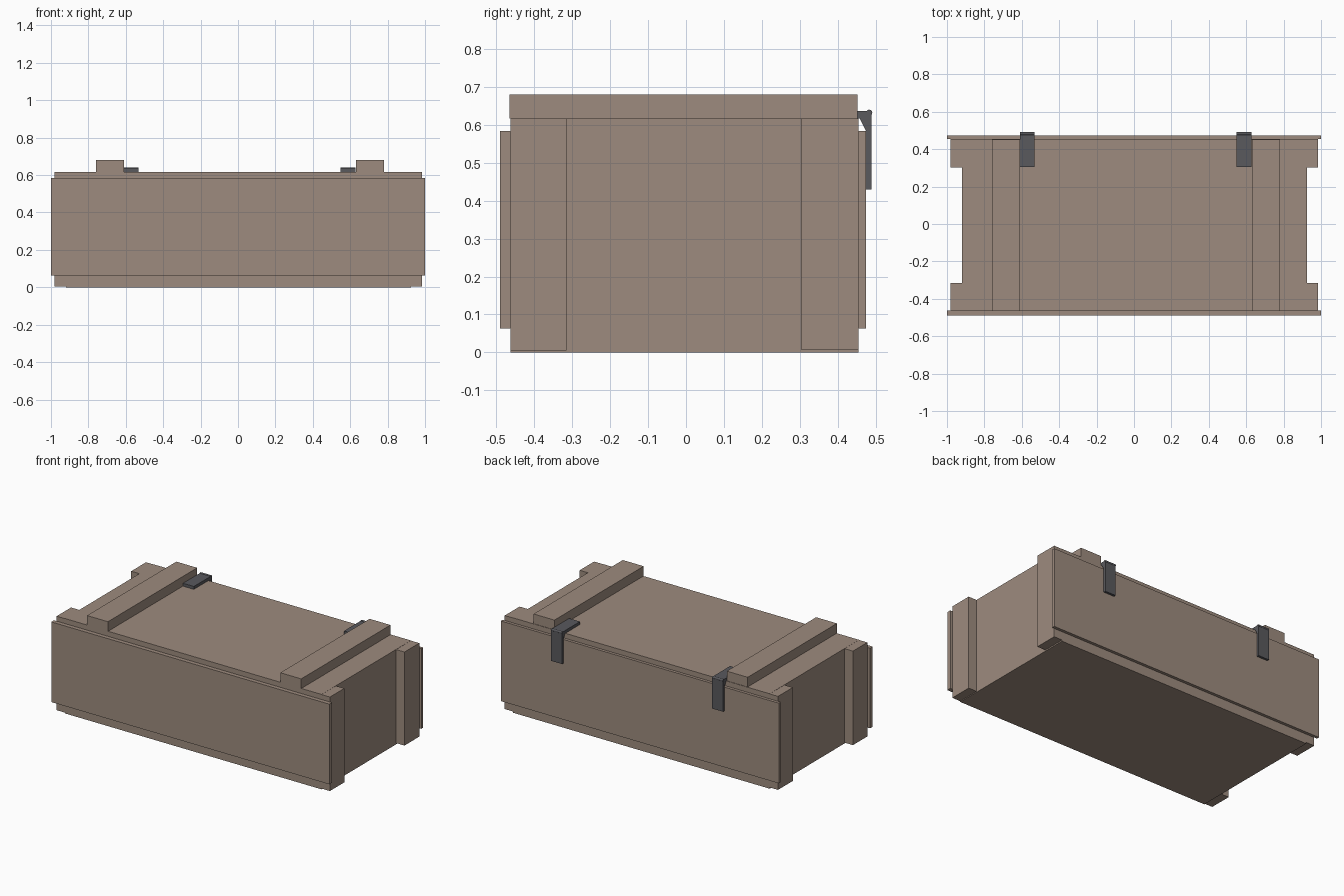
import bpy, bmesh, math

if "Cube" in bpy.data.objects:
    bpy.data.objects.remove(bpy.data.objects["Cube"])


def material(name, rgb):
    m = bpy.data.materials.new(name)
    m.diffuse_color = (*rgb, 1)
    m.use_nodes = True
    m.node_tree.nodes["Principled BSDF"].inputs["Base Color"].default_value = m.diffuse_color
    return m


WOOD = material("wood", (0.34, 0.26, 0.21))
METAL = material("dark_metal", (0.10, 0.10, 0.11))


def finish(name, bm, mat):
    bmesh.ops.recalc_face_normals(bm, faces=bm.faces)
    me = bpy.data.meshes.new(name)
    bm.to_mesh(me)
    bm.free()
    me.materials.append(mat)
    ob = bpy.data.objects.new(name, me)
    bpy.context.collection.objects.link(ob)
    return ob


def prism(name, x0, x1, profile, mat):
    """Extrude a (y, z) outline from x0 to x1."""
    bm = bmesh.new()
    face = bm.faces.new([bm.verts.new((x0, y, z)) for y, z in profile])
    ext = bmesh.ops.extrude_face_region(bm, geom=[face])
    verts = [g for g in ext["geom"] if isinstance(g, bmesh.types.BMVert)]
    bmesh.ops.translate(bm, vec=(x1 - x0, 0, 0), verts=verts)
    return finish(name, bm, mat)


def box(name, x, y, z, mat=WOOD):
    outline = [(y[0], z[0]), (y[1], z[0]), (y[1], z[1]), (y[0], z[1])]
    return prism(name, x[0], x[1], outline, mat)


# Crate body
box("crate_body", (-0.92, 0.925), (-0.463, 0.455), (0, 0.617))

# Overhanging long side boards
box("front_board", (-1, 1), (-0.49, -0.463), (0.063, 0.584))
box("back_board", (-1, 1), (0.455, 0.474), (0.063, 0.584))

# Upright battens on both ends
for side, x in (("left", (-0.98, -0.92)), ("right", (0.925, 0.985))):
    box(f"{side}_front_post", x, (-0.463, -0.315), (0.005, 0.616))
    box(f"{side}_back_post", x, (0.303, 0.455), (0.008, 0.616))

# Lid battens
for side, x in (("left", (-0.76, -0.61)), ("right", (0.63, 0.78))):
    box(f"{side}_lid_batten", x, (-0.465, 0.452), (0.617, 0.68))

# Hinges: lid leaf, hanging leaf and knuckle
for side, x0 in (("left", -0.609), ("right", 0.549)):
    x1 = x0 + 0.078
    box(f"{side}_hinge_lid_leaf", (x0, x1), (0.305, 0.478), (0.617, 0.636), METAL)
    prism(f"{side}_hinge_back_leaf", x0, x1,
          [(0.474, 0.43), (0.489, 0.43), (0.489, 0.63), (0.478, 0.636),
           (0.458, 0.617), (0.474, 0.585)], METAL)
    ring = [(0.483 + 0.008 * math.cos(i * math.tau / 12),
             0.632 + 0.008 * math.sin(i * math.tau / 12)) for i in range(12)]
    prism(f"{side}_hinge_knuckle", x0, x1, ring, METAL)
